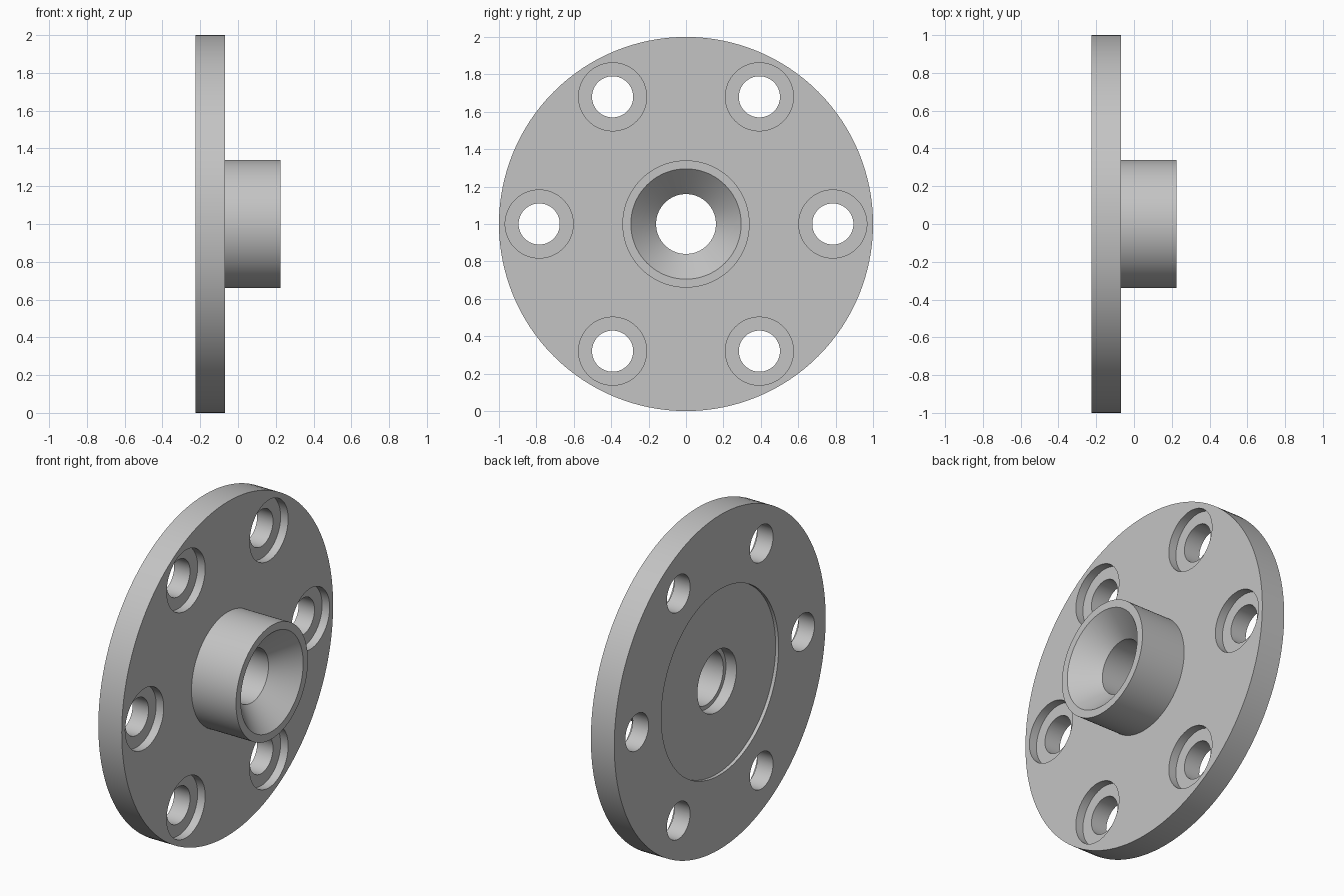
import bpy, bmesh, math
from mathutils import Matrix, Vector

SEGMENTS = 128
AXIS_Z = 1.0

cube = bpy.data.objects.get("Cube")
if cube:
    bpy.data.objects.remove(cube, do_unlink=True)

steel = bpy.data.materials.new("light grey metal")
steel.use_nodes = True
GREY = (0.55, 0.55, 0.55, 1)
steel.diffuse_color = GREY
steel.node_tree.nodes["Principled BSDF"].inputs["Base Color"].default_value = GREY


def lathe(name, profile, segments, centre=(0, 0)):
    """Revolve an (x, radius) profile about an axis parallel to x; zero radii become poles."""
    bm = bmesh.new()
    rings = []
    for x, r in profile:
        if r == 0:
            rings.append([bm.verts.new((x, 0, 0))] * segments)
        else:
            rings.append([bm.verts.new((x, r * math.cos(a), r * math.sin(a)))
                          for a in (math.tau * i / segments for i in range(segments))])
    closed = profile[0][1] > 0
    pairs = list(zip(rings, rings[1:] + rings[:1])) if closed else list(zip(rings, rings[1:]))
    for a, b in pairs:
        for i in range(segments):
            j = (i + 1) % segments
            bm.faces.new(list(dict.fromkeys((a[i], a[j], b[j], b[i]))))
    bmesh.ops.recalc_face_normals(bm, faces=bm.faces)
    bmesh.ops.transform(bm, matrix=Matrix.Translation(Vector((0, centre[0], AXIS_Z + centre[1]))),
                        verts=bm.verts)
    mesh = bpy.data.meshes.new(name)
    bm.to_mesh(mesh)
    bm.free()
    mesh.materials.append(steel)
    obj = bpy.data.objects.new(name, mesh)
    bpy.context.collection.objects.link(obj)
    return obj


BACK, FACE, TIP = -0.225, -0.07, 0.225

# Flange disc, hub, tapered mouth, stepped bore and shallow back recess
flange = lathe("hub_flange", [
    (BACK, 0.555), (BACK, 1.0), (FACE, 1.0), (FACE, 0.34), (TIP, 0.34),
    (TIP, 0.295), (TIP - 0.135, 0.16), (-0.135, 0.16), (-0.135, 0.185),
    (BACK + 0.02, 0.185), (BACK + 0.02, 0.555)], SEGMENTS)

# Six counterbored bolt holes
for i in range(6):
    a = math.tau * i / 6
    cutter = lathe(f"bolt_hole_cutter_{i + 1}", [
        (-0.4, 0), (-0.4, 0.11), (FACE - 0.05, 0.11), (FACE - 0.05, 0.182),
        (0.1, 0.182), (0.1, 0)], 64, (0.785 * math.cos(a), 0.785 * math.sin(a)))
    cutter.hide_render = True
    cutter.hide_set(True)
    cut = flange.modifiers.new(f"bolt_hole_{i + 1}", 'BOOLEAN')
    cut.operation = 'DIFFERENCE'
    cut.solver = 'EXACT'
    cut.object = cutter

# Bake the holes and discard the cutters
bpy.context.view_layer.update()
depsgraph = bpy.context.evaluated_depsgraph_get()
result = bpy.data.meshes.new_from_object(flange.evaluated_get(depsgraph))
flange.modifiers.clear()
flange.data = result
for obj in [o for o in bpy.data.objects if o.name.startswith("bolt_hole_cutter")]:
    bpy.data.objects.remove(obj, do_unlink=True)

# Smooth round walls with crisp rims
bpy.ops.object.select_all(action='DESELECT')
flange.select_set(True)
bpy.context.view_layer.objects.active = flange
bpy.ops.object.shade_smooth_by_angle(angle=math.radians(30))
